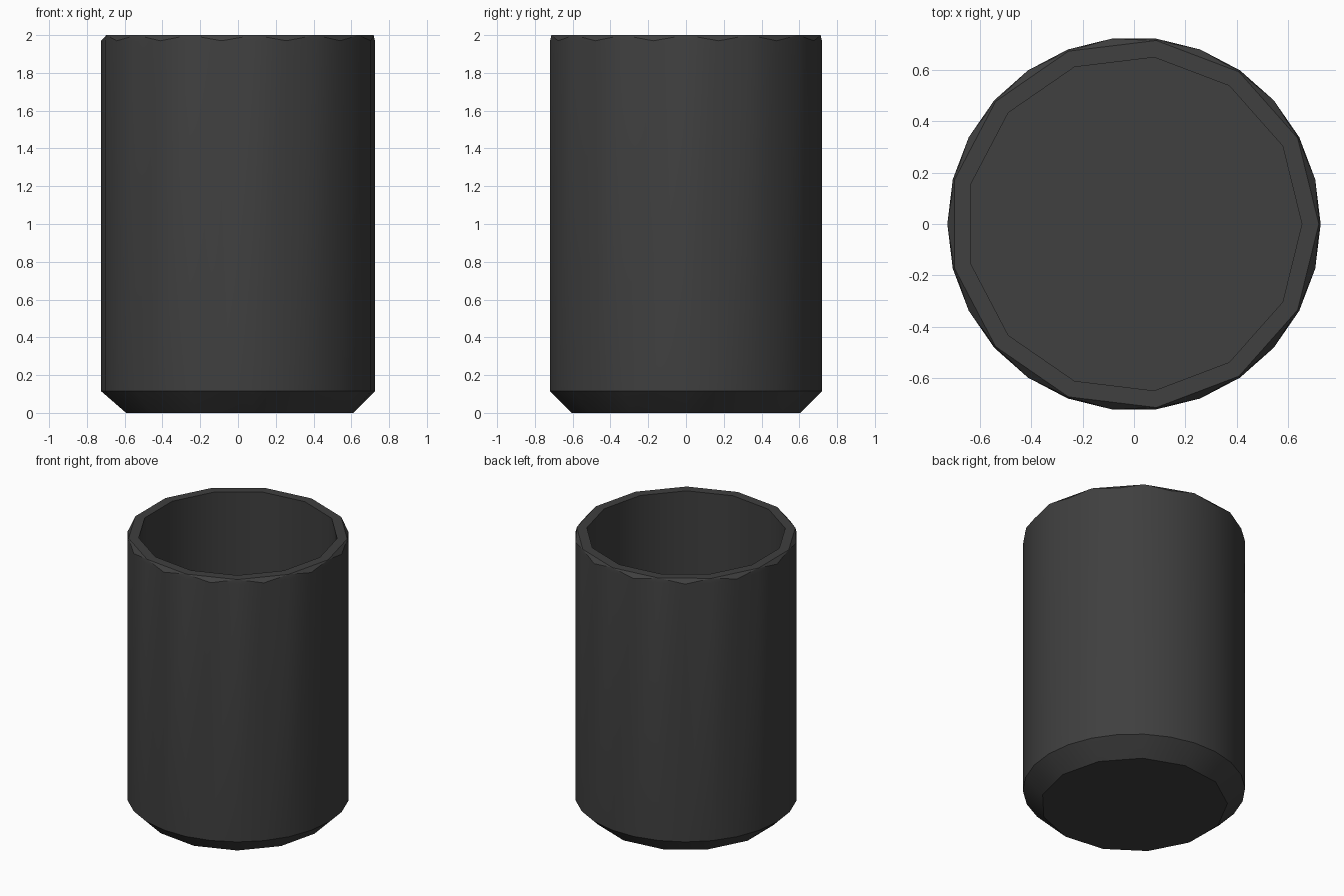
import bpy, bmesh
from math import sin, cos, pi, radians

if "Cube" in bpy.data.objects:
    bpy.data.objects.remove(bpy.data.objects["Cube"])

N = 13  # sides of the rim, base and bore; the outer wall has twice as many


def ring(bm, n, r, z):
    return [bm.verts.new((r * cos(2 * pi * i / n), r * sin(2 * pi * i / n), z))
            for i in range(n)]


def bridge(bm, a, b):
    # join two rings with equal vertex counts
    n = len(a)
    for i in range(n):
        j = (i + 1) % n
        bm.faces.new((a[i], a[j], b[j], b[i]))


def fan_bridge(bm, coarse, fine):
    # join a ring to one with twice as many vertices
    n = len(coarse)
    for i in range(n):
        a, b = coarse[i], coarse[(i + 1) % n]
        f0, f1, f2 = fine[2 * i], fine[2 * i + 1], fine[(2 * i + 2) % (2 * n)]
        bm.faces.new((a, f0, f1))
        bm.faces.new((a, f1, b))
        bm.faces.new((b, f1, f2))


bm = bmesh.new()
base = ring(bm, N, 0.61, 0.0)
wall_low = ring(bm, 2 * N, 0.725, 0.115)
wall_high = ring(bm, 2 * N, 0.725, 1.97)
rim_out = ring(bm, N, 0.718, 2.0)
rim_in = ring(bm, N, 0.652, 2.0)
floor = ring(bm, N, 0.652, 0.1)

# outside: base, chamfer, wall, rim edge
bm.faces.new(base)
fan_bridge(bm, base, wall_low)
bridge(bm, wall_low, wall_high)
fan_bridge(bm, rim_out, wall_high)
# flat rim and hollow inside
bridge(bm, rim_out, rim_in)
bridge(bm, rim_in, floor)
bm.faces.new(floor)
bmesh.ops.recalc_face_normals(bm, faces=bm.faces[:])

mesh = bpy.data.meshes.new("cup")
bm.to_mesh(mesh)
bm.free()
cup = bpy.data.objects.new("cup", mesh)
bpy.context.collection.objects.link(cup)

# dark grey finish
mat = bpy.data.materials.new("dark_grey")
mat.diffuse_color = (0.05, 0.05, 0.05, 1)
mat.use_nodes = True
mat.node_tree.nodes["Principled BSDF"].inputs["Base Color"].default_value = mat.diffuse_color
mesh.materials.append(mat)

bpy.context.view_layer.objects.active = cup
cup.select_set(True)
bpy.ops.object.shade_smooth_by_angle(angle=radians(30))
